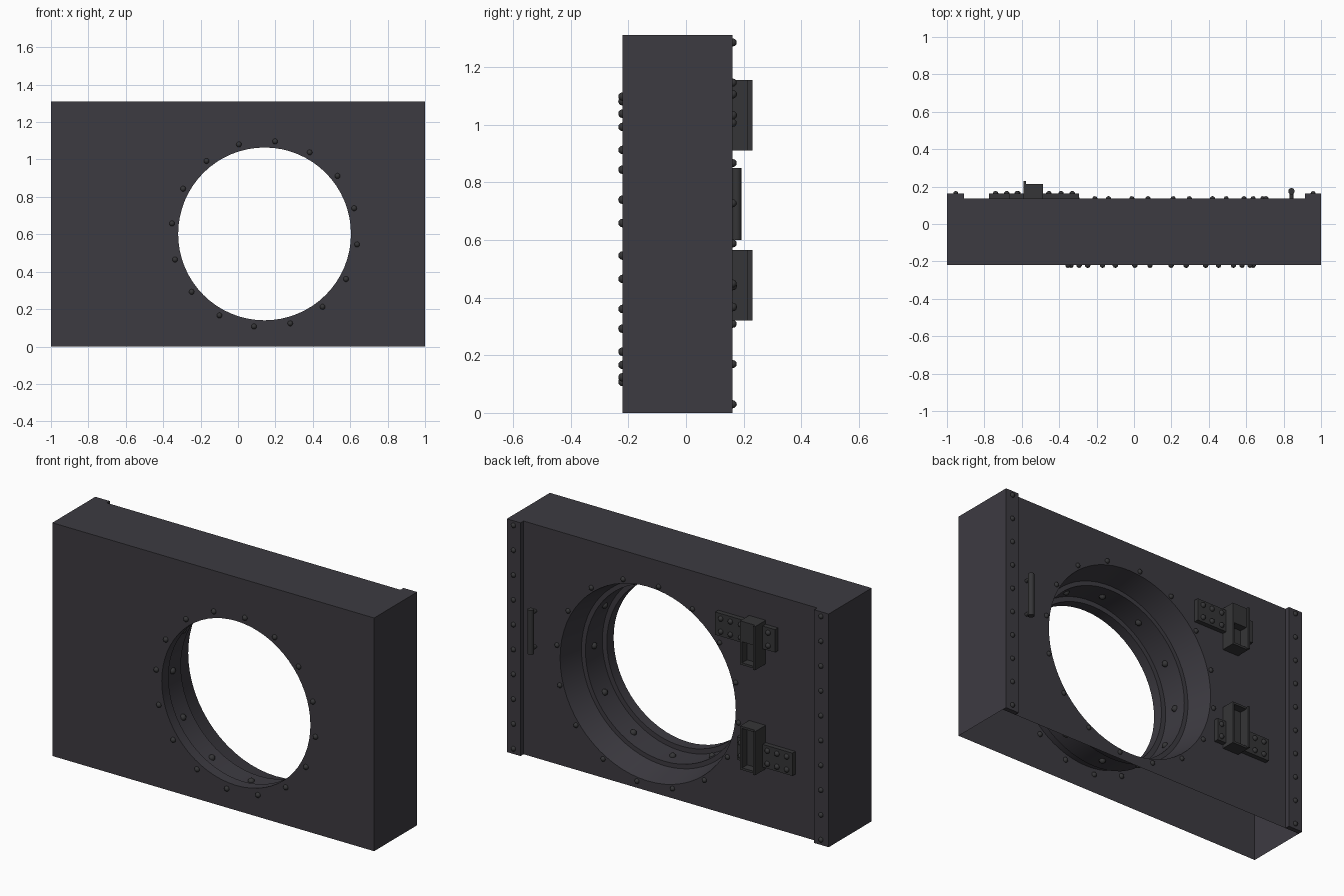
import bpy, bmesh, math
from mathutils import Matrix, Vector

if "Cube" in bpy.data.objects:
    bpy.data.objects.remove(bpy.data.objects["Cube"], do_unlink=True)


def material(name, rgb):
    m = bpy.data.materials.new(name)
    m.use_nodes = True
    m.diffuse_color = (*rgb, 1)
    m.node_tree.nodes["Principled BSDF"].inputs["Base Color"].default_value = (*rgb, 1)
    return m


PLATE = material("dark plate metal", (0.046, 0.043, 0.053))
STEEL = material("dark fittings metal", (0.036, 0.036, 0.038))

HEIGHT, FRONT, BACK, STRIP = 1.31, -0.22, 0.135, 0.162
CX, CZ = 0.142, 0.602          # centre of the round opening
SEGMENTS = 64


def finish(name, bm, mat, smooth=False):
    mesh = bpy.data.meshes.new(name)
    bm.to_mesh(mesh)
    bm.free()
    mesh.materials.append(mat)
    ob = bpy.data.objects.new(name, mesh)
    bpy.context.collection.objects.link(ob)
    if smooth:
        bpy.ops.object.select_all(action="DESELECT")
        ob.select_set(True)
        bpy.context.view_layer.objects.active = ob
        bpy.ops.object.shade_smooth_by_angle(angle=math.radians(35))
    return ob


def add_box(bm, x0, x1, y0, y1, z0, z1):
    size = Matrix.Diagonal((x1 - x0, y1 - y0, z1 - z0, 1))
    mid = Matrix.Translation(((x0 + x1) / 2, (y0 + y1) / 2, (z0 + z1) / 2))
    bmesh.ops.create_cube(bm, size=1, matrix=mid @ size)


def around(r, y, count, start=0):
    step = 2 * math.pi / count
    return [Vector((CX + r * math.cos(start + i * step), y,
                    CZ + r * math.sin(start + i * step))) for i in range(count)]


def bolts(name, points, radius=0.015):
    bm = bmesh.new()
    for p in points:
        bmesh.ops.create_uvsphere(bm, u_segments=10, v_segments=6, radius=radius,
                                  matrix=Matrix.Translation(p))
    finish(name, bm, STEEL, True)


def holed_plate(name, y, r, facing):
    bm = bmesh.new()
    corners = [Vector((x, y, z)) for x, z in
               ((-1, 0), (1, 0), (1, HEIGHT), (-1, HEIGHT))]
    for loop in (corners, around(r, y, SEGMENTS)):
        vs = [bm.verts.new(p) for p in loop]
        for i, v in enumerate(vs):
            bm.edges.new((vs[i - 1], v))
    bmesh.ops.triangle_fill(bm, use_beauty=True, edges=bm.edges[:])
    bm.normal_update()
    for f in bm.faces:
        if f.normal.y * facing < 0:
            f.normal_flip()
    finish(name, bm, PLATE)


# Hollow slab, open underneath
holed_plate("front_plate", FRONT, 0.462, -1)
holed_plate("back_plate", BACK, 0.546, 1)
bm = bmesh.new()
outline = [(-1, 0), (-1, HEIGHT), (1, HEIGHT), (1, 0)]
rows = [[bm.verts.new((x, y, z)) for x, z in outline] for y in (FRONT, BACK)]
for i in range(3):
    bm.faces.new((rows[0][i], rows[0][i + 1], rows[1][i + 1], rows[1][i]))
bm.normal_update()
finish("side_and_top_walls", bm, PLATE)

# Stepped lining of the round opening
profile = [(FRONT, 0.462), (-0.16, 0.462), (-0.16, 0.49), (-0.01, 0.49),
           (-0.01, 0.515), (BACK, 0.546)]
bm = bmesh.new()
rings = [[bm.verts.new(p) for p in around(r, y, SEGMENTS)] for y, r in profile]
for a, b in zip(rings, rings[1:]):
    for i in range(SEGMENTS):
        bm.faces.new((a[i - 1], a[i], b[i], b[i - 1]))
finish("opening_lining", bm, PLATE, True)

# Bolt circles
bolts("front_ring_bolts", around(0.498, FRONT, 16, math.radians(16)))
bolts("back_ring_bolts", around(0.568, BACK, 16, math.radians(6.8)), 0.014)
bolts("lining_bolts", around(0.49, -0.085, 12), 0.018)

# Edge strips on the back with a row of bolts each
for side, inner, bolt_x in (("left", 0.915, 0.958), ("right", -0.91, -0.953)):
    bm = bmesh.new()
    outer = math.copysign(1, inner)
    add_box(bm, min(inner, outer), max(inner, outer), BACK, STRIP, 0, HEIGHT)
    finish(side + "_edge_strip", bm, PLATE)
    bolts(side + "_strip_bolts",
          [Vector((bolt_x, STRIP, 0.03 + 0.1394 * i)) for i in range(10)], 0.014)

# Hinge plates with box brackets
X0, X1, WALL = -0.59, -0.487, 0.012
for name, base, p0, p1, columns in (
        ("upper", 0.91, -0.667, -0.295, (-0.33, -0.39, -0.455, -0.625)),
        ("lower", 0.32, -0.775, -0.43, (-0.74, -0.68, -0.62, -0.455))):
    upper = name == "upper"
    z0 = base + (0.095 if upper else 0.02)
    bm = bmesh.new()
    add_box(bm, p0, p1, BACK, STRIP, z0, z0 + 0.128)
    finish(name + "_hinge_plate", bm, STEEL)
    bolts(name + "_hinge_bolts", [Vector((x, STRIP, z0 + dz))
                                  for x in columns for dz in (0.027, 0.1)], 0.015)
    bm = bmesh.new()
    top = base + 0.245
    add_box(bm, X0, X0 + WALL, BACK, 0.23, base, top)
    add_box(bm, X1 - WALL, X1, BACK, 0.215, base, top)
    add_box(bm, X0 + WALL, X1 - WALL, BACK, 0.215, base, base + WALL)
    add_box(bm, X0 + WALL, X1 - WALL, BACK, 0.17, base + WALL, top)
    if upper:
        add_box(bm, X0 + WALL, X1 - WALL, 0.17, 0.215, base + 0.13, top)
    else:
        add_box(bm, X0 + WALL, X1 - WALL, 0.17, 0.215, top - WALL, top)
    finish(name + "_hinge_bracket", bm, STEEL)

# Pull handle
bm = bmesh.new()
bmesh.ops.create_cone(bm, cap_ends=True, segments=16, radius1=0.017, radius2=0.017,
                      depth=0.25, matrix=Matrix.Translation((0.842, 0.175, 0.725)))
turn = Matrix.Rotation(math.pi / 2, 4, "X")
for z in (0.625, 0.825):
    bmesh.ops.create_cone(bm, cap_ends=True, segments=12, radius1=0.01, radius2=0.01,
                          depth=0.05, matrix=Matrix.Translation((0.842, 0.155, z)) @ turn)
finish("pull_handle", bm, STEEL, True)
